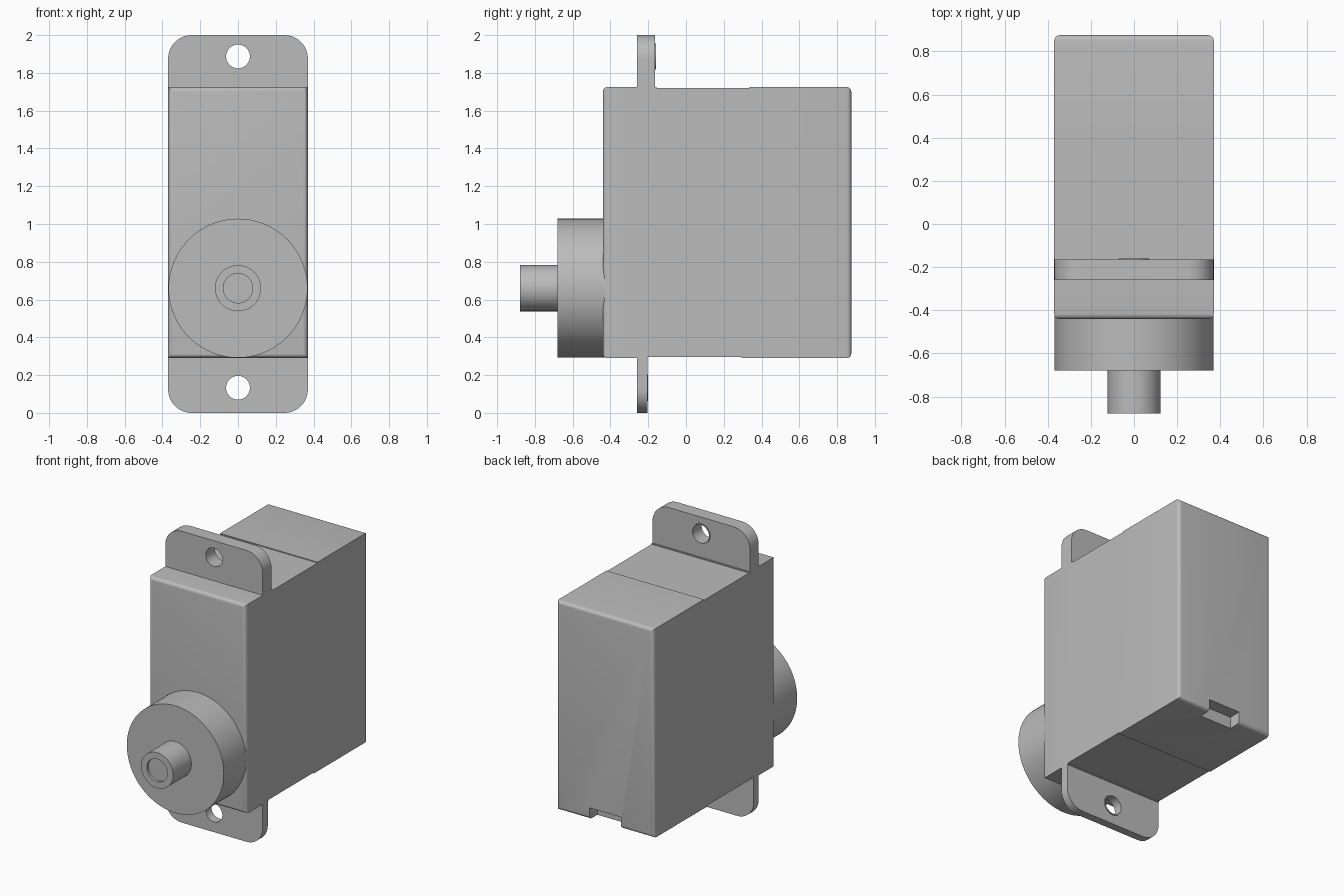
import bpy, bmesh, math
from mathutils import Matrix, Vector

if "Cube" in bpy.data.objects:
    bpy.data.objects.remove(bpy.data.objects["Cube"])

grey = bpy.data.materials.new("plain grey")
grey.diffuse_color = (0.5, 0.5, 0.5, 1)
grey.use_nodes = True
grey.node_tree.nodes["Principled BSDF"].inputs["Base Color"].default_value = grey.diffuse_color


def finish(name, bm):
    bmesh.ops.recalc_face_normals(bm, faces=bm.faces)
    mesh = bpy.data.meshes.new(name)
    bm.to_mesh(mesh)
    bm.free()
    mesh.materials.append(grey)
    ob = bpy.data.objects.new(name, mesh)
    bpy.context.collection.objects.link(ob)
    return ob


def activate(ob):
    bpy.ops.object.select_all(action='DESELECT')
    ob.select_set(True)
    bpy.context.view_layer.objects.active = ob


def smooth(ob):
    activate(ob)
    bpy.ops.object.shade_smooth_by_angle(angle=math.radians(35))


def box(name, lo, hi, bevel=0.0):
    bm = bmesh.new()
    lo, hi = Vector(lo), Vector(hi)
    size = hi - lo
    bmesh.ops.create_cube(bm, size=1, matrix=Matrix.Translation((lo + hi) / 2)
                          @ Matrix.Diagonal((*size, 1)))
    if bevel:
        # round only the edges around the front and back faces
        edges = [e for e in bm.edges
                 if abs(e.verts[0].co.y - e.verts[1].co.y) < 1e-5]
        bmesh.ops.bevel(bm, geom=edges, offset=bevel, segments=5,
                        profile=0.5, affect='EDGES')
    return finish(name, bm)


def lathe(name, profile, z, steps=96):
    """Turn a closed (radius, y) profile around the y axis at height z."""
    bm = bmesh.new()
    vs = [bm.verts.new((r, y, z)) for r, y in profile]
    es = [bm.edges.new((vs[i], vs[(i + 1) % len(vs)])) for i in range(len(vs))
          if profile[i][0] > 0 or profile[(i + 1) % len(vs)][0] > 0]
    bmesh.ops.spin(bm, geom=vs + es, cent=(0, 0, z), axis=(0, 1, 0),
                   angle=math.tau, steps=steps)
    bmesh.ops.remove_doubles(bm, verts=bm.verts, dist=1e-5)
    return finish(name, bm)


def cut(ob, cutter):
    cutter.hide_render = True
    mod = ob.modifiers.new("cut", 'BOOLEAN')
    mod.operation = 'DIFFERENCE'
    mod.solver = 'EXACT'
    mod.object = cutter
    activate(ob)
    bpy.ops.object.modifier_apply(modifier=mod.name)
    bpy.data.objects.remove(cutter, do_unlink=True)


# Main case, with shallow label recesses and a cable notch
W = 0.37
case = box("case", (-W, -0.44, 0.29), (W, 0.875, 1.725), 0.025)
cut(case, box("top_recess", (-0.5, -0.155, 1.719), (0.5, 0.335, 1.8)))
cut(case, box("bottom_recess", (-0.5, -0.2, 0.2), (0.5, 0.295, 0.297)))
cut(case, box("cable_notch", (-0.12, 0.79, 0.2), (0.12, 1.0, 0.37)))
smooth(case)


# Mounting tabs with rounded outer corners, screw hole and raised rim
def tab(name, z_in, z_out, y0, y1, hole_z):
    s = 1 if z_out > z_in else -1
    r = 0.125
    pts = [(-W, z_in), (W, z_in)]
    for cx, start in ((W - r, 0), (r - W, 90)):
        for i in range(13):
            a = math.radians(start + i * 7.5)
            pts.append((cx + r * math.cos(a), z_out - s * r + s * r * math.sin(a)))
    bm = bmesh.new()
    face = bm.faces.new([bm.verts.new((x, y0, z)) for x, z in pts])
    ext = bmesh.ops.extrude_face_region(bm, geom=[face])
    bmesh.ops.translate(bm, vec=(0, y1 - y0, 0),
                        verts=[g for g in ext['geom'] if isinstance(g, bmesh.types.BMVert)])
    ob = finish(name, bm)
    cut(ob, lathe("hole", [(0, -0.5), (0.063, -0.5), (0.063, 0), (0, 0)], hole_z, 48))
    smooth(ob)
    rim = lathe(name + "_rim", [(0.063, y1 - 0.01), (0.069, y1 - 0.01),
                                (0.069, y1 + 0.005), (0.063, y1 + 0.005)], hole_z, 48)
    smooth(rim)


tab("top_tab", 1.715, 2.0, -0.26, -0.165, 1.887)
tab("bottom_tab", 0.30, 0.0, -0.26, -0.205, 0.133)

# Round gear housing and output shaft with a shallow socket
AXIS = 0.66
smooth(lathe("gear_housing", [(0, -0.68), (0.368, -0.68), (0.368, -0.41), (0, -0.41)], AXIS))
smooth(lathe("output_shaft", [(0, -0.86), (0.078, -0.86), (0.078, -0.878),
                              (0.122, -0.878), (0.122, -0.66), (0, -0.66)], AXIS))
